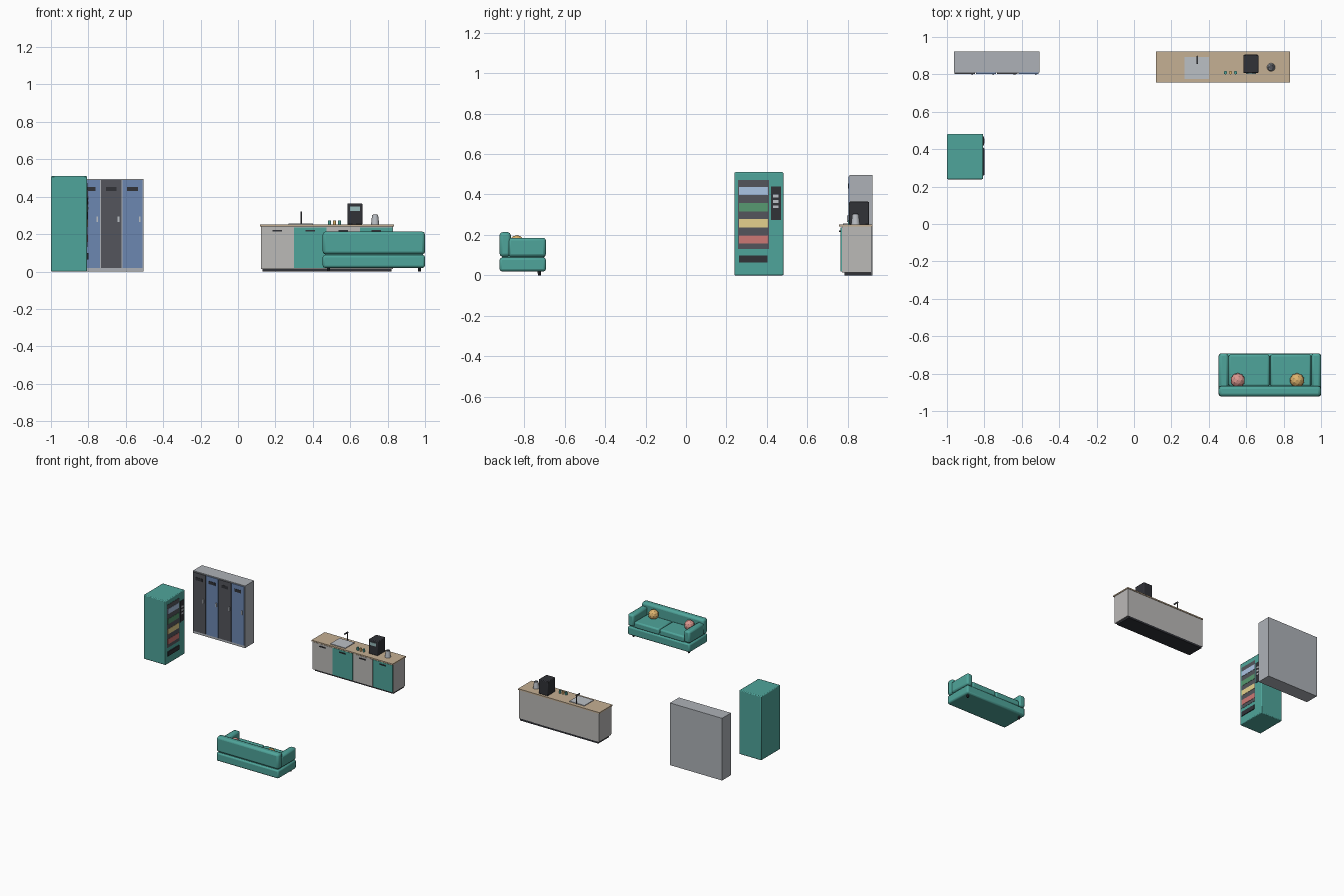
import bpy
import math

if "Cube" in bpy.data.objects:
    bpy.data.objects.remove(bpy.data.objects["Cube"])

MATS = {}


def paint(ob, name):
    if name is None:
        return
    if name not in MATS:
        m = bpy.data.materials.new(name)
        m.diffuse_color = (*[(c / 255) ** 2.2 for c in COLORS[name]], 1)
        m.use_nodes = True
        m.node_tree.nodes["Principled BSDF"].inputs["Base Color"].default_value = m.diffuse_color
        MATS[name] = m
    ob.data.materials.append(MATS[name])


COLORS = {
    "teal": (80, 163, 153), "dark": (52, 53, 58), "blue": (108, 134, 176),
    "charcoal": (84, 86, 92), "wood": (196, 174, 146), "metal": (186, 190, 196),
    "steel": (172, 176, 182), "stone": (186, 184, 182), "light_blue": (170, 195, 228),
    "green": (88, 152, 112), "yellow": (228, 208, 140), "red": (204, 120, 116),
    "pink": (216, 150, 142), "tan": (220, 178, 110), "screen": (150, 185, 185),
}


# box from min/max corners, optional rounded edges
def box(name, x, y, z, color=None, bevel=0, seg=2):
    bpy.ops.mesh.primitive_cube_add(size=1, location=[sum(r) / 2 for r in (x, y, z)])
    ob = bpy.context.object
    ob.name = name
    ob.scale = [r[1] - r[0] for r in (x, y, z)]
    bpy.ops.object.transform_apply(location=False, rotation=False, scale=True)
    paint(ob, color)
    if bevel:
        b = ob.modifiers.new("round", "BEVEL")
        b.width, b.segments = bevel, seg
        bpy.ops.object.shade_smooth_by_angle(angle=math.radians(50))
    return ob


# upright cylinder or cone standing at z0
def cone(name, x, y, z0, z1, r1, r2, color, sides=12):
    bpy.ops.mesh.primitive_cone_add(vertices=sides, radius1=r1, radius2=r2, depth=z1 - z0,
                                    location=(x, y, (z0 + z1) / 2))
    ob = bpy.context.object
    ob.name = name
    paint(ob, color)
    bpy.ops.object.shade_smooth_by_angle(angle=math.radians(40))
    return ob


# --- lockers ---
box("locker_body", (-0.963, -0.504), (0.809, 0.922), (0, 0.495), "steel")
for i in range(4):
    x0 = -0.959 + i * 0.1135
    box(f"locker_door_{i}", (x0, x0 + 0.109), (0.803, 0.81), (0.02, 0.488),
        "blue" if i % 2 else "charcoal")
    box(f"locker_vent_{i}", (x0 + 0.025, x0 + 0.083), (0.801, 0.804), (0.43, 0.453), "dark")
    box(f"locker_handle_{i}", (x0 + 0.089, x0 + 0.098), (0.796, 0.804), (0.265, 0.295), "metal")

# --- vending machine, facing +x ---
box("vending_body", (-1, -0.806), (0.239, 0.482), (0, 0.51), "teal", 0.006)
box("vending_window", (-0.81, -0.804), (0.257, 0.41), (0.13, 0.472), "charcoal")
for i, c in enumerate(("light_blue", "green", "yellow", "red")):
    z = 0.397 - i * 0.08
    box(f"vending_row_{i}", (-0.808, -0.802), (0.262, 0.405), (z, z + 0.041), c)
box("vending_tray", (-0.81, -0.8), (0.262, 0.404), (0.064, 0.099), "dark")
box("vending_keypad", (-0.81, -0.802), (0.419, 0.469), (0.275, 0.44), "dark")
for i in range(3):
    z = 0.332 + i * 0.027
    box(f"vending_button_{i}", (-0.805, -0.8), (0.43, 0.458), (z, z + 0.014), "metal")

# --- kitchen counter ---
box("counter_plinth", (0.13, 0.82), (0.783, 0.918), (0, 0.016), "dark")
box("counter_body", (0.122, 0.829), (0.77, 0.918), (0.014, 0.242), "stone")
box("counter_top", (0.118, 0.833), (0.756, 0.922), (0.241, 0.251), "wood")
for i in range(4):
    x0 = 0.1235 + i * 0.1765
    box(f"cabinet_door_{i}", (x0, x0 + 0.1735), (0.763, 0.771), (0.02, 0.236),
        "teal" if i % 2 else "stone")
    box(f"cabinet_handle_{i}", (x0 + 0.062, x0 + 0.112), (0.756, 0.764), (0.214, 0.221), "dark")
box("sink", (0.27, 0.402), (0.776, 0.892), (0.25, 0.256), "metal")
cone("faucet_pole", 0.338, 0.895, 0.25, 0.32, 0.005, 0.005, "charcoal", 8)
box("faucet_spout", (0.334, 0.342), (0.856, 0.899), (0.314, 0.322), "charcoal")
for i, c in enumerate(("teal", "tan", "teal")):
    cone(f"cup_{i}", 0.489 + i * 0.027, 0.809, 0.25, 0.273, 0.008, 0.009, c)
box("coffee_machine", (0.585, 0.665), (0.806, 0.905), (0.25, 0.364), "dark", 0.005)
box("coffee_screen", (0.599, 0.651), (0.803, 0.808), (0.323, 0.347), "screen")
cone("jug", 0.733, 0.838, 0.25, 0.302, 0.022, 0.016, "metal", 16)
cone("jug_lid", 0.733, 0.838, 0.301, 0.305, 0.013, 0.012, "charcoal", 16)

# --- sofa, facing +y ---
box("sofa_base", (0.453, 1), (-0.922, -0.692), (0.02, 0.088), "teal", 0.012)
box("sofa_back", (0.453, 1), (-0.922, -0.866), (0.092, 0.214), "teal", 0.016)
box("sofa_core", (0.465, 0.988), (-0.91, -0.705), (0.08, 0.1), "teal")
for side, x in (("left", (0.453, 0.505)), ("right", (0.948, 1))):
    box(f"sofa_arm_{side}", x, (-0.88, -0.692), (0.092, 0.186), "teal", 0.014)
for side, x in (("left", (0.506, 0.7245)), ("right", (0.7285, 0.947))):
    box(f"sofa_cushion_{side}", x, (-0.868, -0.697), (0.085, 0.134), "teal", 0.011)
for side, x in (("left", 0.483), ("right", 0.97)):
    cone(f"sofa_leg_{side}", x, -0.725, 0, 0.024, 0.007, 0.009, "dark", 8)
for side, x, c in (("left", 0.555, "pink"), ("right", 0.872, "tan")):
    bpy.ops.mesh.primitive_ico_sphere_add(subdivisions=2, radius=0.039, location=(x, -0.836, 0.16))
    bpy.context.object.name = f"pillow_{side}"
    paint(bpy.context.object, c)
